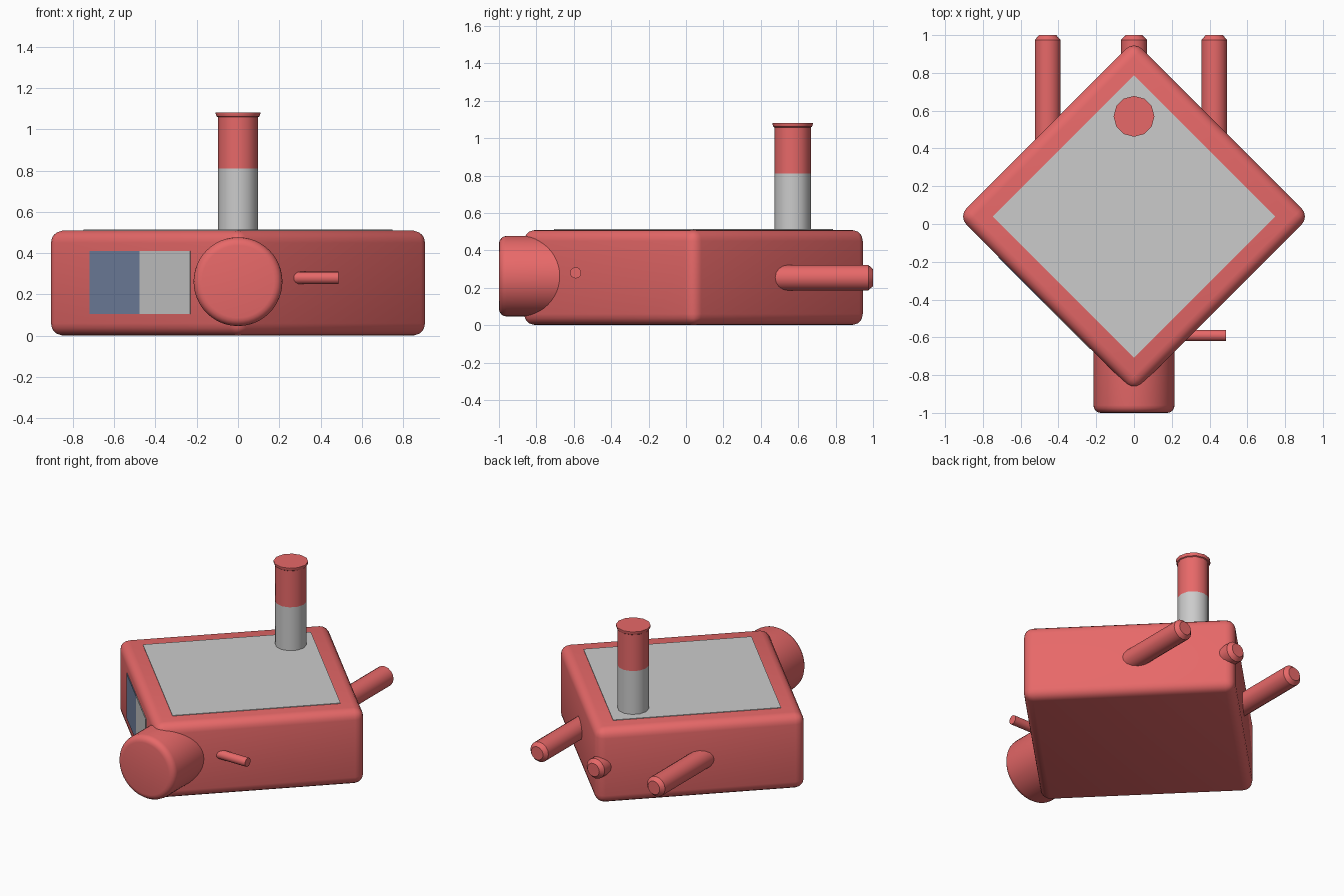
import bpy, bmesh, math
from mathutils import Matrix, Vector

if "Cube" in bpy.data.objects:
    bpy.data.objects.remove(bpy.data.objects["Cube"])


def material(name, color):
    m = bpy.data.materials.new(name)
    m.diffuse_color = color
    m.use_nodes = True
    m.node_tree.nodes["Principled BSDF"].inputs["Base Color"].default_value = m.diffuse_color
    return m


RED = material("red", (0.80, 0.14, 0.14, 1))
BLUE = material("blue", (0.17, 0.23, 0.36, 1))


def finish(name, bm, mat, loc, rot=(0, 0, 0)):
    bmesh.ops.recalc_face_normals(bm, faces=bm.faces)
    me = bpy.data.meshes.new(name)
    bm.to_mesh(me)
    bm.free()
    ob = bpy.data.objects.new(name, me)
    bpy.context.collection.objects.link(ob)
    ob.location, ob.rotation_euler = loc, rot
    if mat:
        me.materials.append(mat)
    bpy.ops.object.select_all(action='DESELECT')
    ob.select_set(True)
    bpy.context.view_layer.objects.active = ob
    bpy.ops.object.shade_smooth_by_angle(angle=math.radians(35))
    return ob


def box(name, size, loc, angle, mat=None, bevel=0):
    bm = bmesh.new()
    bmesh.ops.create_cube(bm, size=1, matrix=Matrix.Diagonal((*size, 1)))
    if bevel:
        bmesh.ops.bevel(bm, geom=bm.edges[:], offset=bevel, segments=4,
                        profile=0.5, affect='EDGES')
    return finish(name, bm, mat, loc, (0, 0, math.radians(angle)))


def lathe(name, profile, loc, rot=(0, 0, 0), mat=None, sides=16):
    """Closed solid of revolution about local z from (radius, height) pairs."""
    bm = bmesh.new()
    rings = [[bm.verts.new((r * math.cos(2 * math.pi * i / sides),
                            r * math.sin(2 * math.pi * i / sides), z))
              for i in range(sides)] for r, z in profile]
    for a, b in zip(rings, rings[1:]):
        for i in range(sides):
            j = (i + 1) % sides
            bm.faces.new((a[i], a[j], b[j], b[i]))
    bm.faces.new(rings[0][::-1])
    bm.faces.new(rings[-1])
    return finish(name, bm, mat, loc, rot)


# Diamond-shaped body
D, CY, H = 0.93, 0.04, 0.51
side = D * math.sqrt(2)
box("body", (side, side, H), (0, CY, H / 2), 45, RED, 0.06)

# Thin top panel
panel = 0.747 * math.sqrt(2)
box("top_panel", (panel, panel, 0.02), (0, CY, H - 0.006), 45)

# Two-tone window on the front left face
for name, x0, x1, mat in (("window_blue", -0.715, -0.473, BLUE),
                          ("window_grey", -0.473, -0.23, None)):
    cx = (x0 + x1) / 2
    box(name, ((x1 - x0) * math.sqrt(2), 0.01, 0.305),
        (cx, CY - D - cx, 0.2575), -45, mat)

# Chimney: grey lower half, red upper half with flared lip
lathe("chimney_lower", [(0.098, 0.48), (0.098, 0.81)], (0, 0.57, 0), sides=12)
lathe("chimney_upper", [(0.098, 0.81), (0.098, 1.058), (0.104, 1.062),
                        (0.108, 1.075), (0.108, 1.082)],
      (0, 0.57, 0), mat=RED, sides=12)

# Front drum with rounded rim
rim = [(0.175 + 0.04 * math.cos(a), 0.36 + 0.04 * math.sin(a))
       for a in (math.pi / 8 * k for k in range(5))]
lathe("front_drum", [(0.215, 0)] + rim, (0, -0.6, 0.262),
      (math.pi / 2, 0, 0), RED, 48)

# Side handle
lathe("side_handle", [(0.03, 0), (0.03, 0.267)], (0.22, -0.59, 0.28),
      (0, math.pi / 2, 0), RED)

# Three rear pipes with chamfered ends
for name, x in (("left", -0.457), ("middle", 0), ("right", 0.425)):
    lathe("rear_pipe_" + name, [(0.068, 0), (0.068, 0.575), (0.045, 0.6)],
          (x, 0.4, 0.254), (-math.pi / 2, 0, 0), RED)
